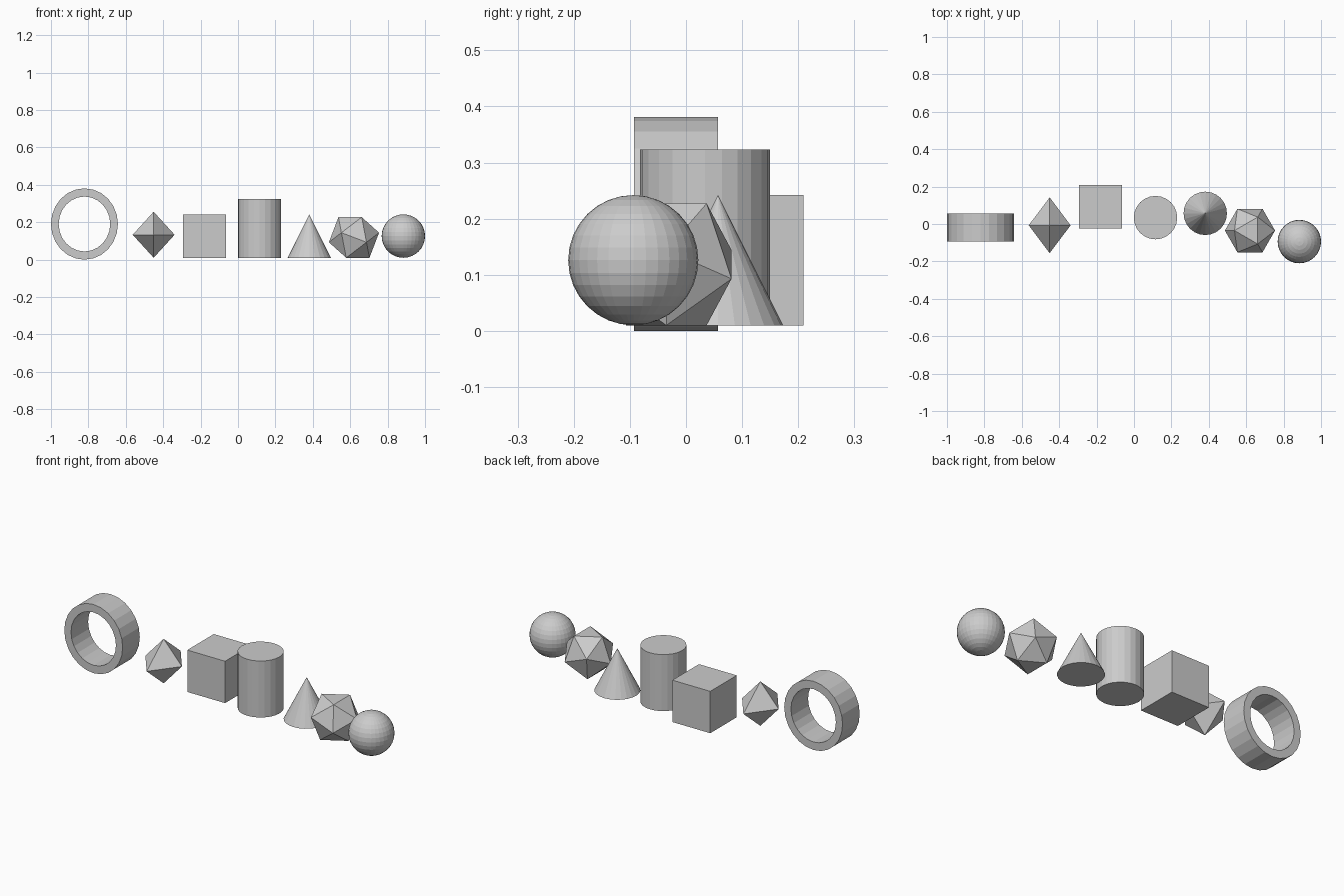
import bpy, bmesh
from math import sin, cos, pi, sqrt
from mathutils import Matrix, Vector

if "Cube" in bpy.data.objects:
    bpy.data.objects.remove(bpy.data.objects["Cube"])


def finish(bm, name, location, scale=(1, 1, 1)):
    bmesh.ops.scale(bm, vec=scale, verts=bm.verts)
    bmesh.ops.recalc_face_normals(bm, faces=bm.faces)
    mesh = bpy.data.meshes.new(name)
    bm.to_mesh(mesh)
    bm.free()
    ob = bpy.data.objects.new(name, mesh)
    ob.location = location
    bpy.context.collection.objects.link(ob)
    return ob


def hull(name, points, location, scale=(1, 1, 1)):
    bm = bmesh.new()
    for p in points:
        bm.verts.new(p)
    bmesh.ops.convex_hull(bm, input=bm.verts)
    return finish(bm, name, location, scale)


def cone(name, r1, r2, depth, location, sides=24):
    bm = bmesh.new()
    bmesh.ops.create_cone(bm, cap_ends=True, segments=sides,
                          radius1=r1, radius2=r2, depth=depth)
    return finish(bm, name, location)


# Upright ring: square-edged section swept around the y axis
SIDES = 24
bm = bmesh.new()
loops = []
for i in range(SIDES):
    a = 2 * pi * i / SIDES
    loops.append([bm.verts.new((r * sin(a), y, r * cos(a)))
                  for r, y in ((1, -1), (1, 1), (0.77, 1), (0.77, -1))])
for i in range(SIDES):
    p, q = loops[i], loops[(i + 1) % SIDES]
    for k in range(4):
        n = (k + 1) % 4
        bm.faces.new((p[k], p[n], q[n], q[k]))
finish(bm, "ring", (-0.821, -0.018, 0.1905), (0.179, 0.075, 0.1905))

# Stretched octahedron
axes = [Vector(v) for v in ((1, 0, 0), (0, 1, 0), (0, 0, 1))]
hull("octahedron", axes + [-v for v in axes],
     (-0.451, -0.007, 0.133), (0.112, 0.149, 0.123))

# Cube
bm = bmesh.new()
bmesh.ops.create_cube(bm, size=0.232)
finish(bm, "cube", (-0.179, 0.093, 0.126))

# Cylinder and cone
cone("cylinder", 0.116, 0.116, 0.313, (0.115, 0.034, 0.1665))
cone("cone", 0.116, 0, 0.232, (0.381, 0.057, 0.126))

# Icosahedron resting on a face: four layers of three points
a = 0.1436
points = []
for r, z, start in ((0.5774, 0.7558, pi), (0.9342, 0.1784, 0),
                    (0.9342, -0.1784, pi), (0.5774, -0.7558, 0)):
    for k in range(3):
        t = start + 2 * pi * k / 3
        points.append((a * r * cos(t), a * r * sin(t), a * z))
hull("icosahedron", points, (0.62, -0.035, 0.1185))

# Sphere
bm = bmesh.new()
bmesh.ops.create_uvsphere(bm, u_segments=32, v_segments=16, radius=0.116)
finish(bm, "sphere", (0.884, -0.094, 0.126))
